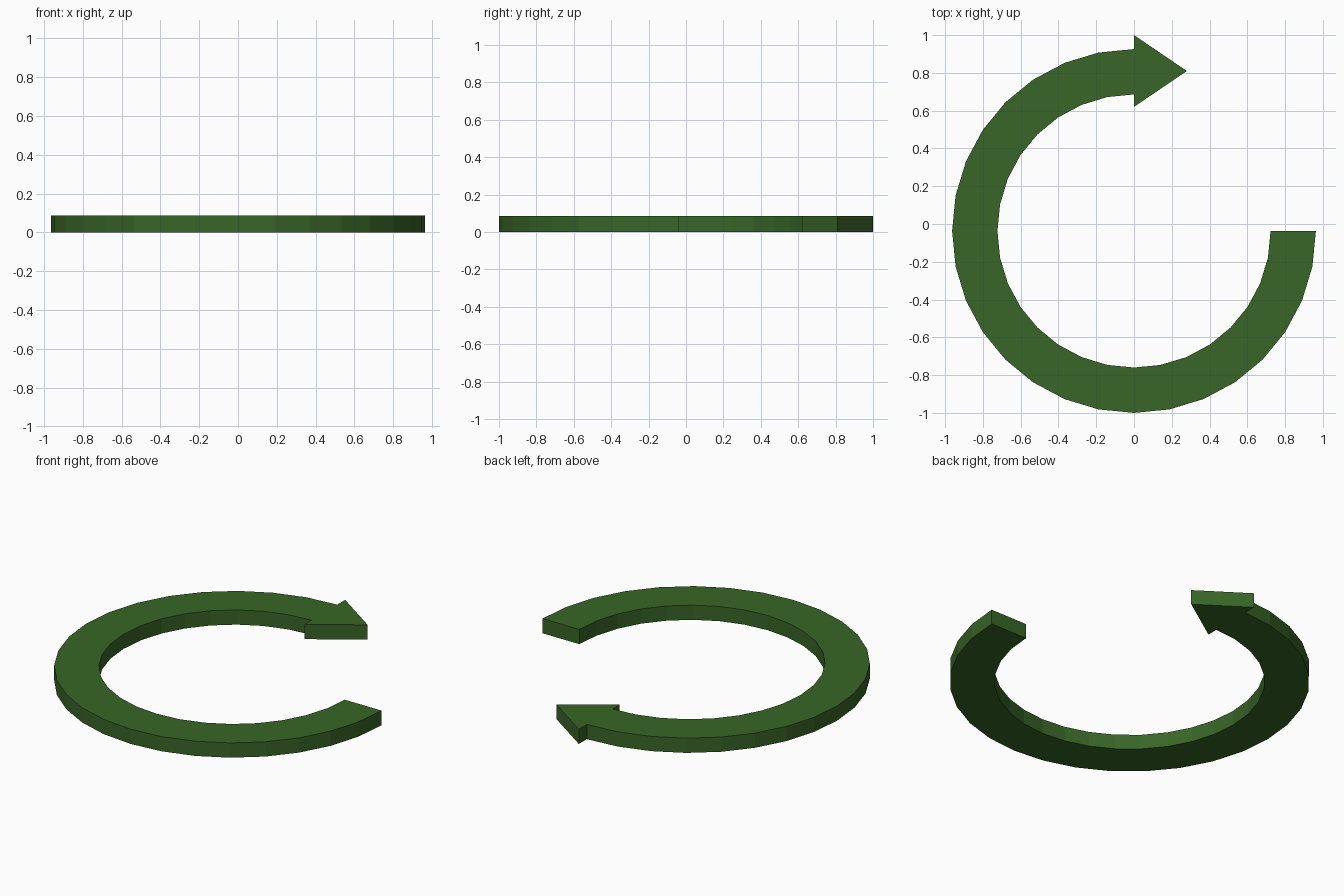
import bpy, bmesh
from math import cos, sin, radians

if "Cube" in bpy.data.objects:
    bpy.data.objects.remove(bpy.data.objects["Cube"])

R_OUT, R_IN, CY = 0.963, 0.723, -0.037   # ring radii and centre height in y
THICK, STEPS = 0.087, 24                 # 270 degree sweep

bm = bmesh.new()

# Curved shaft: strip of quads from the arrow head round to the tail
pairs = []
for i in range(STEPS + 1):
    a = radians(90 + 270 * i / STEPS)
    pairs.append([bm.verts.new((r * cos(a), CY + r * sin(a), 0)) for r in (R_OUT, R_IN)])
for (o1, i1), (o2, i2) in zip(pairs, pairs[1:]):
    bm.faces.new((o1, o2, i2, i1))

# Arrow head, sharing the first shaft edge
top, tip, low = [bm.verts.new(p) for p in ((0, 1.0, 0), (0.28, 0.81, 0), (0, 0.62, 0))]
bm.faces.new((top, pairs[0][0], pairs[0][1], low, tip))

# Thicken upwards into a closed solid
res = bmesh.ops.extrude_face_region(bm, geom=bm.faces[:], use_keep_orig=True)
verts = [g for g in res["geom"] if isinstance(g, bmesh.types.BMVert)]
bmesh.ops.translate(bm, vec=(0, 0, THICK), verts=verts)
bmesh.ops.recalc_face_normals(bm, faces=bm.faces[:])

mesh = bpy.data.meshes.new("circular_arrow")
bm.to_mesh(mesh)
bm.free()
arrow = bpy.data.objects.new("circular_arrow", mesh)
bpy.context.collection.objects.link(arrow)

# Green finish
green = bpy.data.materials.new("green")
green.diffuse_color = (0.04, 0.13, 0.02, 1)
green.use_nodes = True
green.node_tree.nodes["Principled BSDF"].inputs["Base Color"].default_value = green.diffuse_color
mesh.materials.append(green)
